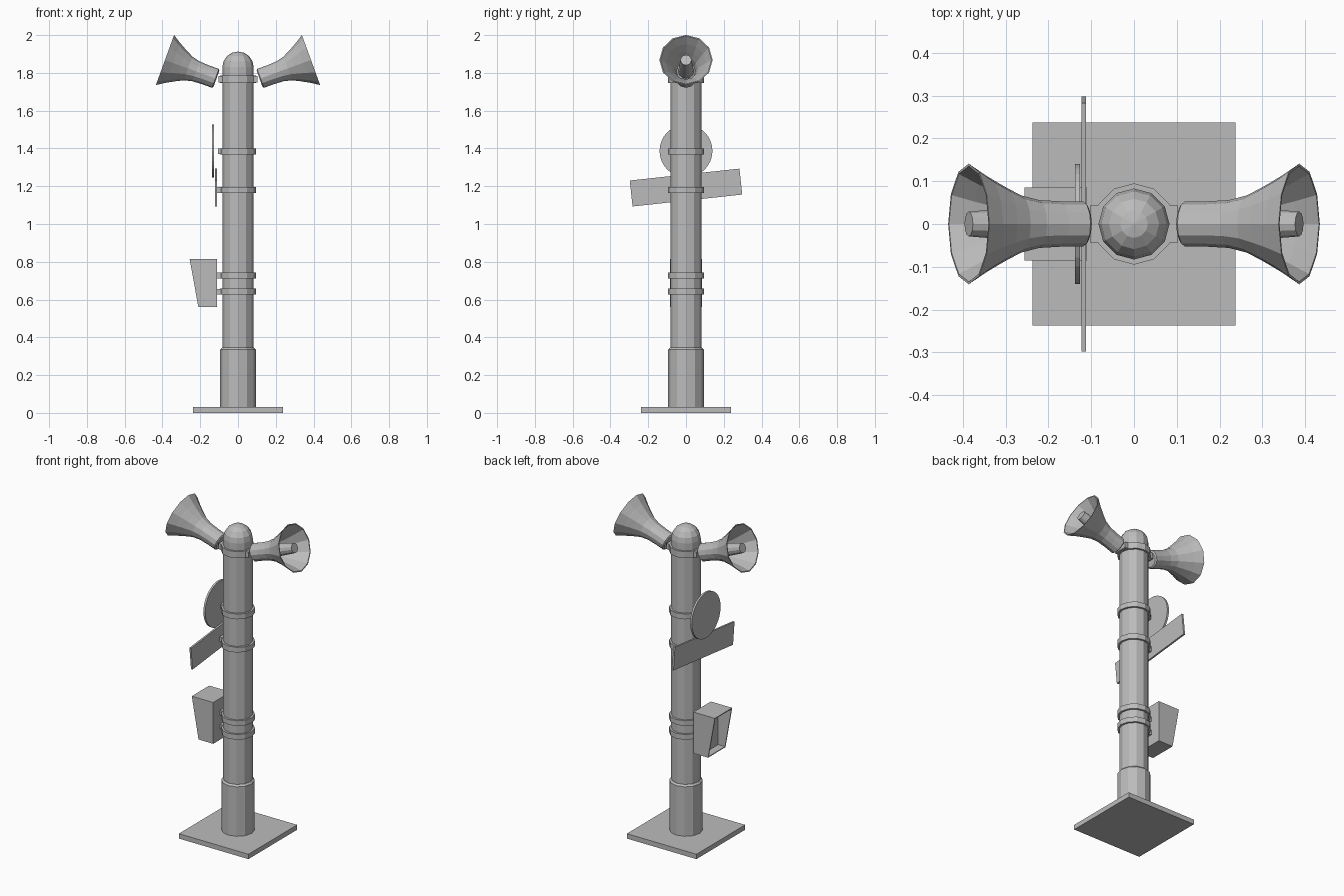
import bpy, bmesh, math
from mathutils import Matrix

cube = bpy.data.objects.get("Cube")
if cube:
    bpy.data.objects.remove(cube, do_unlink=True)

grey = bpy.data.materials.new("plain_grey")
grey.use_nodes = True
grey.diffuse_color = (0.5, 0.5, 0.5, 1)
grey.node_tree.nodes["Principled BSDF"].inputs["Base Color"].default_value = (0.5, 0.5, 0.5, 1)


def finish(name, bm, matrix=Matrix()):
    """Turn a bmesh into a named, flat shaded object."""
    bmesh.ops.recalc_face_normals(bm, faces=bm.faces)
    mesh = bpy.data.meshes.new(name)
    bm.to_mesh(mesh)
    bm.free()
    mesh.materials.append(grey)
    obj = bpy.data.objects.new(name, mesh)
    obj.matrix_world = matrix
    bpy.context.collection.objects.link(obj)
    return obj


def lathe(name, profile, sides=12, matrix=Matrix()):
    """Revolve (radius, height) points about z and cap both ends."""
    bm = bmesh.new()
    rings = []
    for r, z in profile:
        rings.append([bm.verts.new((r * math.cos(a), r * math.sin(a), z))
                      for a in (math.tau * i / sides for i in range(sides))])
    for low, high in zip(rings, rings[1:]):
        for i in range(sides):
            j = (i + 1) % sides
            bm.faces.new((low[i], low[j], high[j], high[i]))
    bm.faces.new(rings[0][::-1])
    bm.faces.new(rings[-1])
    bmesh.ops.remove_doubles(bm, verts=bm.verts, dist=0.00001)
    return finish(name, bm, matrix)


def box(name, centre, size, tilt=0):
    bm = bmesh.new()
    bmesh.ops.create_cube(bm, size=1, matrix=Matrix.Diagonal((*size, 1)))
    return finish(name, bm, Matrix.Translation(centre) @ Matrix.Rotation(tilt, 4, "X"))


# Base plate, sleeve and round-topped pole
POLE = 0.083
box("base_plate", (0, 0, 0.015), (0.475, 0.475, 0.03))
lathe("base_sleeve", [(0.094, 0.02), (0.094, 0.335), (0.084, 0.345)])
dome = [(POLE * math.cos(a), 1.83 + POLE * math.sin(a))
        for a in (math.radians(d) for d in (22, 45, 67, 89))]
lathe("pole", [(POLE, 0.001), (POLE, 1.83)] + dome)

# Clamp bands, each with a stub towards the part it holds
clamps = {"box_lower": (0.642, 0.11), "box_upper": (0.727, 0.11),
          "bar": (1.18, 0.112), "disc": (1.385, 0.107)}
for part, (z, reach) in clamps.items():
    lathe(part + "_clamp", [(0.095, z - 0.016), (0.095, z + 0.016)])
    box(part + "_stub", (-(reach + 0.07) / 2, 0, z), (reach - 0.07, 0.04, 0.03))
lathe("horn_clamp", [(0.095, 1.746), (0.095, 1.786)])

# Round sign and tilted bar sign
lathe("disc_sign", [(0.14, -0.006), (0.14, 0.006)], 32,
      Matrix.Translation((-0.132, 0, 1.387)) @ Matrix.Rotation(math.pi / 2, 4, "Y"))
box("bar_sign", (-0.1175, 0, 1.193), (0.011, 0.584, 0.138), math.radians(6.2))

# Tapered box with a deep recess in its outer face
bm = bmesh.new()
outline = [(-0.11, 0.56), (-0.11, 0.815), (-0.256, 0.815), (-0.21, 0.56)]
side = bm.faces.new([bm.verts.new((x, -0.085, z)) for x, z in outline])
grown = bmesh.ops.extrude_face_region(bm, geom=[side])["geom"]
bmesh.ops.translate(bm, vec=(0, 0.17, 0),
                    verts=[g for g in grown if isinstance(g, bmesh.types.BMVert)])
bmesh.ops.recalc_face_normals(bm, faces=bm.faces)
front = min(bm.faces, key=lambda f: f.calc_center_median().x)
bmesh.ops.inset_region(bm, faces=[front], thickness=0.009)
back = bmesh.ops.extrude_discrete_faces(bm, faces=[front])["faces"][0]
rim = [e for e in bm.edges if e.is_boundary and not any(v in back.verts for v in e.verts)]
inner = list(back.edges)
for v in back.verts:
    v.co.x = -0.165
bmesh.ops.bridge_loops(bm, edges=rim + inner)
finish("signal_box", bm)

# Pair of horn speakers tilted upwards
outer = [(0.045, 0), (0.053, 0.006), (0.053, 0.06), (0.056, 0.115), (0.067, 0.16),
         (0.087, 0.2), (0.112, 0.245), (0.141, 0.29)]
inside = [(r - 0.006, z) for r, z in reversed(outer[3:])]
plug = [(0.042, 0.12), (0.029, 0.29)]
for side_name, s in (("left", 1), ("right", -1)):
    place = Matrix.Translation((s * 0.114, 0, 1.769)) @ Matrix.Rotation(s * math.radians(70), 4, "Y")
    lathe(side_name + "_horn", outer + inside + plug, 12, place)
    box(side_name + "_horn_mount", (s * 0.087, 0, 1.766), (0.03, 0.09, 0.036))
